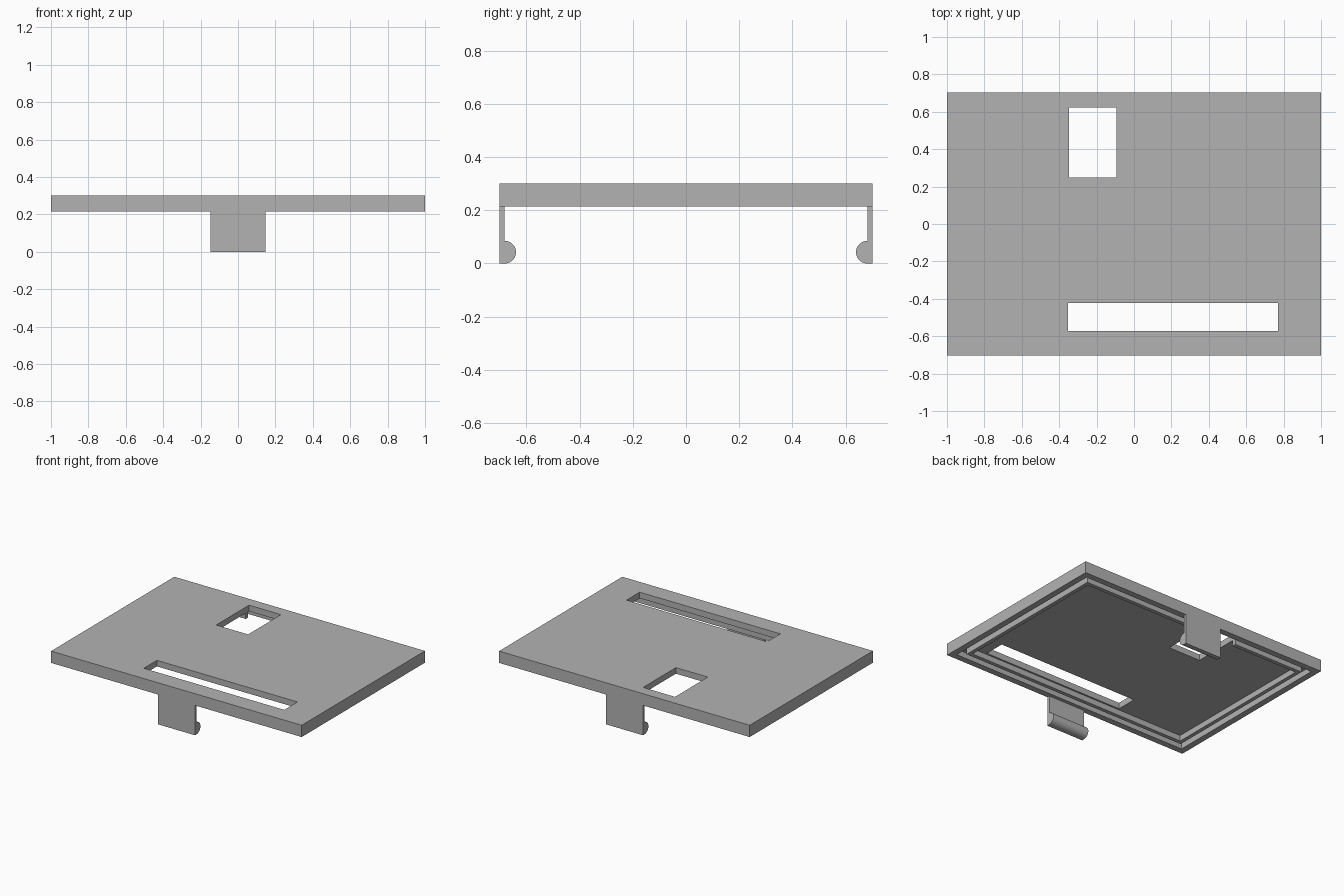
import bpy
import bmesh
import math

old = bpy.data.objects.get("Cube")
if old:
    bpy.data.objects.remove(old, do_unlink=True)

GREY = (0.45, 0.45, 0.45, 1)
mat = bpy.data.materials.new("plain grey")
mat.use_nodes = True
mat.diffuse_color = GREY
mat.node_tree.nodes["Principled BSDF"].inputs["Base Color"].default_value = GREY

HX, HY = 1.0, 0.702            # half width and half depth of the cover
BOTTOM, TOP = 0.215, 0.30      # cover underside and upper face
FLOOR = 0.256                  # height of the underside recesses


def make_object(name, bm):
    bmesh.ops.recalc_face_normals(bm, faces=bm.faces)
    mesh = bpy.data.meshes.new(name)
    bm.to_mesh(mesh)
    bm.free()
    mesh.materials.append(mat)
    obj = bpy.data.objects.new(name, mesh)
    bpy.context.collection.objects.link(obj)
    return obj


def box(name, x0, x1, y0, y1, z0, z1):
    bm = bmesh.new()
    bmesh.ops.create_cube(bm, size=1)
    for v in bm.verts:
        v.co = (x1 if v.co.x > 0 else x0,
                y1 if v.co.y > 0 else y0,
                z1 if v.co.z > 0 else z0)
    return make_object(name, bm)


def inset_box(name, inset, z0, z1):
    return box(name, inset - HX, HX - inset, inset - HY, HY - inset, z0, z1)


def cut(target, cutter):
    cutter.hide_render = True
    mod = target.modifiers.new("cut", 'BOOLEAN')
    mod.operation = 'DIFFERENCE'
    mod.solver = 'EXACT'
    mod.object = cutter
    bpy.context.view_layer.objects.active = target
    bpy.ops.object.modifier_apply(modifier=mod.name)
    bpy.data.objects.remove(cutter, do_unlink=True)


# Cover plate
plate = inset_box("cover_plate", 0, BOTTOM, TOP)

# Perimeter groove and central pocket, leaving a thin ridge between them
groove = inset_box("groove_cutter", 0.045, 0.1, FLOOR)
cut(groove, inset_box("groove_core", 0.09, 0.05, 0.4))
cut(plate, groove)
cut(plate, inset_box("pocket_cutter", 0.118, 0.1, FLOOR))

# Through openings: square window at the back, long slot at the front
cut(plate, box("window_cutter", -0.348, -0.093, 0.248, 0.622, 0.1, 0.4))
cut(plate, box("slot_cutter", -0.352, 0.77, -0.572, -0.422, 0.1, 0.4))


# Snap clips: thin tab with a rounded bead on the inner side
def clip(name, side, half=0.148, wall=0.02, r=0.0425, steps=24):
    outline = [(HY, BOTTOM), (HY, 0), (HY - wall, 0)]
    for i in range(1, steps + 1):
        a = math.pi * i / steps
        outline.append((HY - wall - r * math.sin(a), r - r * math.cos(a)))
    outline.append((HY - wall, BOTTOM))
    bm = bmesh.new()
    face = bm.faces.new([bm.verts.new((-half, side * y, z)) for y, z in outline])
    ext = bmesh.ops.extrude_face_region(bm, geom=[face])
    moved = [g for g in ext["geom"] if isinstance(g, bmesh.types.BMVert)]
    bmesh.ops.translate(bm, verts=moved, vec=(2 * half, 0, 0))
    obj = make_object(name, bm)
    bpy.ops.object.select_all(action='DESELECT')
    obj.select_set(True)
    bpy.context.view_layer.objects.active = obj
    bpy.ops.object.shade_smooth_by_angle(angle=math.radians(30))


clip("front_clip", -1)
clip("back_clip", 1)
